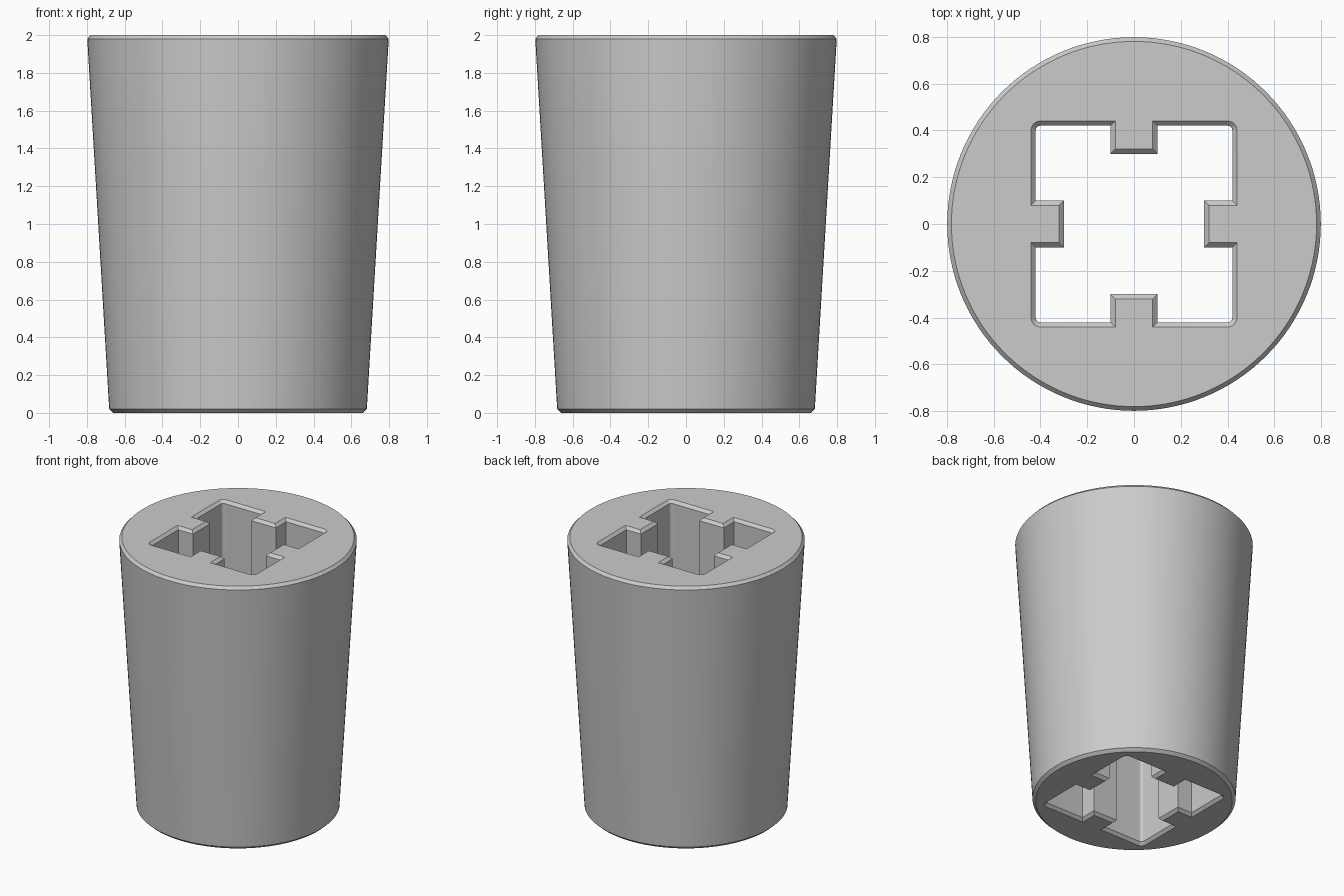
import bpy, bmesh, math

cube = bpy.data.objects.get("Cube")
if cube:
    bpy.data.objects.remove(cube, do_unlink=True)

HEIGHT, CHAMFER = 2.0, 0.02
SEGMENTS, CORNER_STEPS = 128, 6


def circle(radius):
    """Round outer outline."""
    return [(radius * math.cos(math.tau * i / SEGMENTS),
             radius * math.sin(math.tau * i / SEGMENTS)) for i in range(SEGMENTS)]


def socket(grow):
    """Rounded square with a key on each side, offset outward by grow."""
    wall, tip, half, r = 0.42 + grow, 0.30 + grow, 0.10 - grow, 0.02 + grow
    quarter = [(tip, half), (wall, half)]
    for i in range(CORNER_STEPS + 1):
        a = math.pi / 2 * i / CORNER_STEPS
        quarter.append((wall - r + r * math.cos(a), wall - r + r * math.sin(a)))
    quarter += [(half, wall), (half, tip)]
    points = []
    for _ in range(4):
        points += quarter
        quarter = [(-y, x) for x, y in quarter]
    return points


def loft(bm, outlines):
    """Skin a stack of (outline, z) pairs; return the end edge loops."""
    rings = [[bm.verts.new((x, y, z)) for x, y in pts] for pts, z in outlines]
    for low, high in zip(rings, rings[1:]):
        for i in range(len(low)):
            j = (i + 1) % len(low)
            bm.faces.new((low[i], low[j], high[j], high[i]))
    return [[bm.edges.get((ring[i - 1], ring[i])) for i in range(len(ring))]
            for ring in (rings[0], rings[-1])]


levels = (0, CHAMFER, HEIGHT - CHAMFER, HEIGHT)
bm = bmesh.new()

# Tapered outside and straight keyed socket, both with chamfered rims
outer = loft(bm, [(circle(r), z) for r, z in zip((0.66, 0.682, 0.798, 0.78), levels)])
inner = loft(bm, [(socket(g), z) for g, z in zip((CHAMFER, 0, 0, CHAMFER), levels)])

# Flat end faces around the socket
for rim, hole, side in zip(outer, inner, (-1, 1)):
    bmesh.ops.triangle_fill(bm, edges=rim + hole, use_beauty=True, normal=(0, 0, side))
bmesh.ops.recalc_face_normals(bm, faces=bm.faces)

mesh = bpy.data.meshes.new("tapered_sleeve")
bm.to_mesh(mesh)
bm.free()
sleeve = bpy.data.objects.new("tapered_sleeve", mesh)
bpy.context.collection.objects.link(sleeve)

# Plain grey
grey = bpy.data.materials.new("light_grey")
grey.use_nodes = True
colour = (0.6, 0.6, 0.6, 1)
grey.diffuse_color = colour
grey.node_tree.nodes["Principled BSDF"].inputs["Base Color"].default_value = colour
mesh.materials.append(grey)

# Smooth sides with crisp rims
bpy.ops.object.select_all(action="DESELECT")
sleeve.select_set(True)
bpy.context.view_layer.objects.active = sleeve
bpy.ops.object.shade_smooth_by_angle(angle=math.radians(30))
